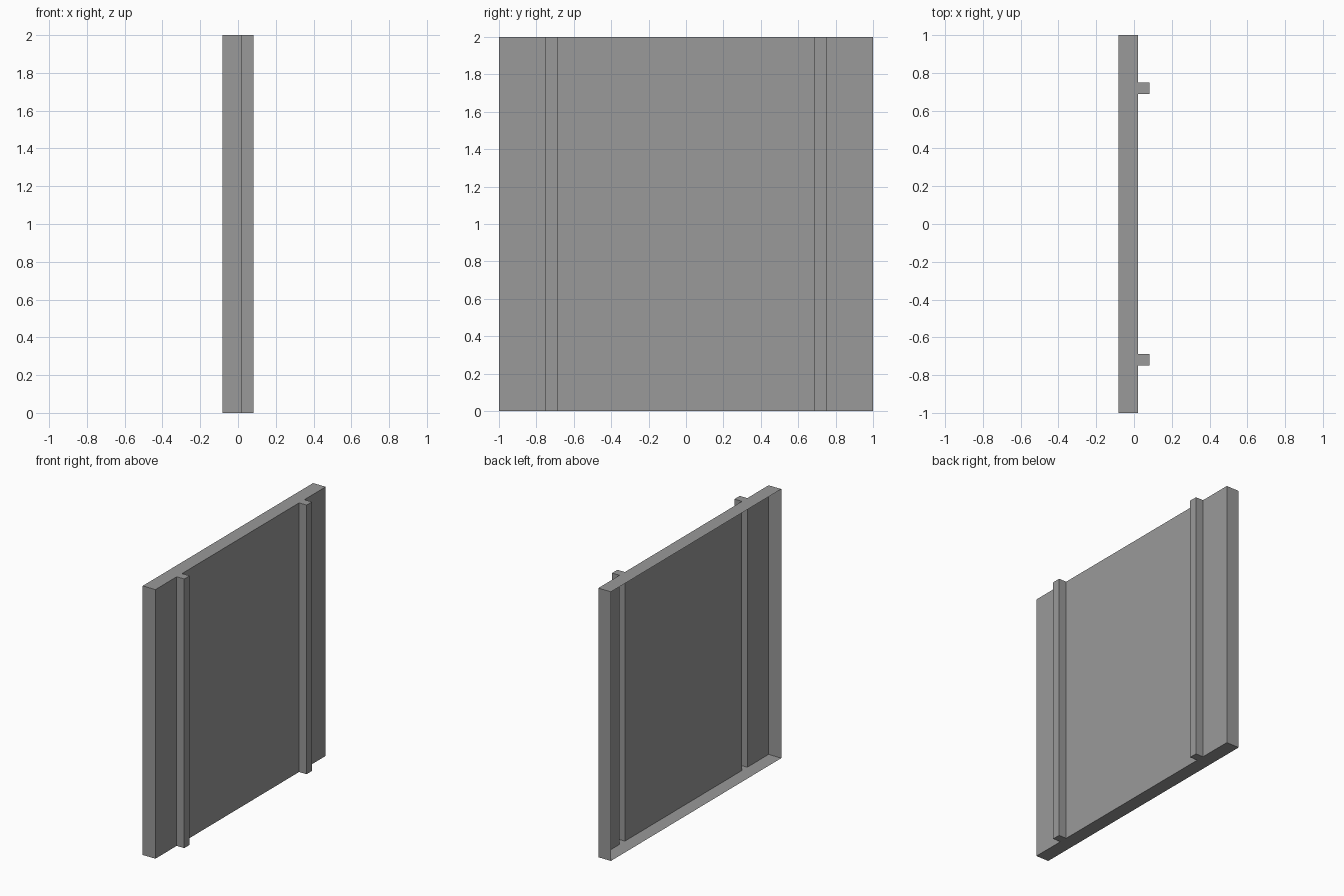
import bpy
import bmesh

cube = bpy.data.objects.get("Cube")
if cube:
    bpy.data.objects.remove(cube, do_unlink=True)

HEIGHT = 2.0
HALF_WIDTH = 1.0
BACK_X = -0.083      # open side of the shell
PANEL_X = 0.021      # flat sheet
RIB_X = 0.083        # outer face of the ribs
RIB_OUTER, RIB_INNER = 0.75, 0.6875

# Single grey material
grey = bpy.data.materials.new("plain_grey")
grey.use_nodes = True
colour = (0.32, 0.32, 0.32, 1.0)
grey.diffuse_color = colour
grey.node_tree.nodes["Principled BSDF"].inputs["Base Color"].default_value = colour

# Half of the outline seen from above, then mirrored across y = 0
half = [
    (BACK_X, -HALF_WIDTH),
    (PANEL_X, -HALF_WIDTH),
    (PANEL_X, -RIB_OUTER),
    (RIB_X, -RIB_OUTER),
    (RIB_X, -RIB_INNER),
    (PANEL_X, -RIB_INNER),
]
outline = half + [(x, -y) for x, y in reversed(half)]

# Thin shell: walls along the open outline, caps above and below
bm = bmesh.new()
bottom = [bm.verts.new((x, y, 0)) for x, y in outline]
top = [bm.verts.new((x, y, HEIGHT)) for x, y in outline]
for i in range(len(outline) - 1):
    bm.faces.new((bottom[i], bottom[i + 1], top[i + 1], top[i]))
bm.faces.new(top)
bm.faces.new(list(reversed(bottom)))

mesh = bpy.data.meshes.new("ribbed_panel")
bm.to_mesh(mesh)
bm.free()
mesh.materials.append(grey)
panel = bpy.data.objects.new("ribbed_panel", mesh)
bpy.context.collection.objects.link(panel)
